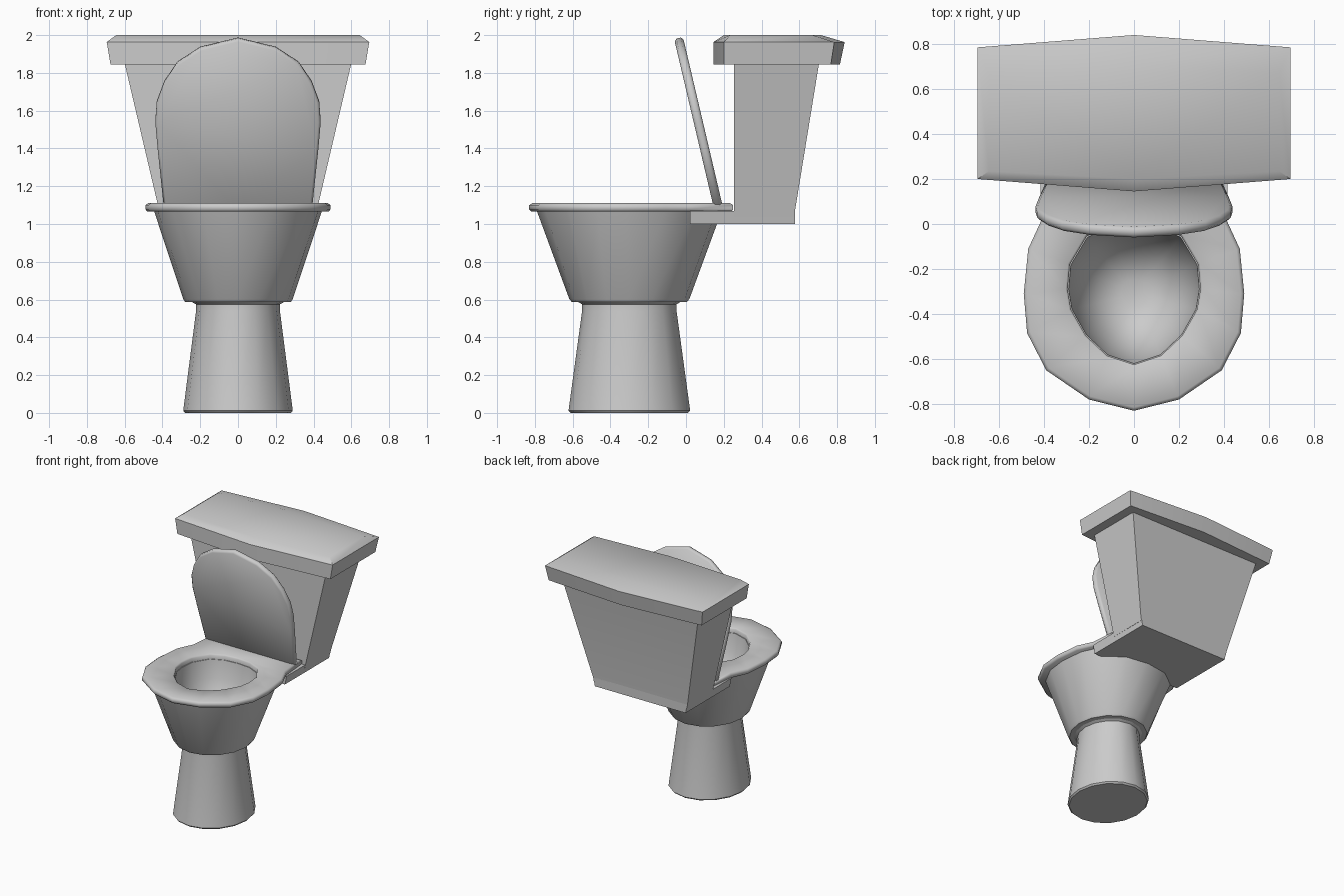
import bpy, bmesh, math
from mathutils import Vector

if "Cube" in bpy.data.objects:
    bpy.data.objects.remove(bpy.data.objects["Cube"])


def loft(name, rings, caps=True, loop=False, angle=40):
    """Skin equal-length closed rings; optionally cap ends or join last to first."""
    bm = bmesh.new()
    vs = [[bm.verts.new(p) for p in r] for r in rings]
    n = len(rings[0])
    pairs = list(zip(vs, vs[1:])) + ([(vs[-1], vs[0])] if loop else [])
    for a, b in pairs:
        for i in range(n):
            j = (i + 1) % n
            bm.faces.new((a[i], a[j], b[j], b[i]))
    if caps and not loop:
        bm.faces.new(vs[0][::-1])
        bm.faces.new(vs[-1])
    bmesh.ops.recalc_face_normals(bm, faces=bm.faces)
    me = bpy.data.meshes.new(name)
    bm.to_mesh(me)
    bm.free()
    me.shade_smooth()
    me.set_sharp_from_angle(angle=math.radians(angle))
    ob = bpy.data.objects.new(name, me)
    bpy.context.collection.objects.link(ob)
    return ob


def mirror(half):
    """Complete an outline whose first and last points lie on x = 0."""
    return half + [(-x, y) for x, y in half[-2:0:-1]]


def at(outline, z, s=1.0, cy=-0.31):
    return [(x * s, cy + (y - cy) * s, z) for x, y in outline]


def ellipse(rx, ry, z, cy=-0.30, n=16):
    return [(rx * math.sin(a), cy - ry * math.cos(a), z)
            for a in (2 * math.pi * i / n for i in range(n))]


def rect(x, y0, y1, z):
    return [(-x, y0, z), (x, y0, z), (x, y1, z), (-x, y1, z)]


# Plan outlines
outer = mirror([(0, -.83), (.2, -.78), (.39, -.65), (.475, -.485), (.49, -.31),
                (.47, -.11), (.41, .02), (.39, .25), (0, .25)])
rim = mirror([(0, -.79), (.18, -.745), (.345, -.62), (.425, -.47), (.445, -.31),
              (.425, -.11), (.35, .05), (.2, .16), (0, .19)])
hole = mirror([(0, -.625), (.12, -.585), (.215, -.495), (.28, -.38), (.295, -.29),
               (.285, -.18), (.21, -.055), (.11, -.01), (0, 0)])

# Pedestal
loft("pedestal", [ellipse(.28, .31, 0), ellipse(.29, .322, .012),
                  ellipse(.222, .25, .54), ellipse(.222, .25, .575),
                  ellipse(.25, .275, .59)])

# Bowl: outer wall, rim, hollow interior
loft("bowl", [ellipse(.22, .25, .585), ellipse(.28, .305, .588), ellipse(.29, .318, .603),
              at(rim, 1.07), at(hole, 1.07, .985), at(hole, .93, .92),
              at(hole, .80, .74), at(hole, .71, .48), at(hole, .68, .2)])

# Seat ring with softened edges
loft("seat", [at(outer, 1.065, .98), at(outer, 1.078), at(outer, 1.1), at(outer, 1.11, .97),
              at(hole, 1.11, 1.03), at(hole, 1.1), at(hole, 1.065)], loop=True, angle=60)

# Raised seat cover, drawn in its own plane (u across, v up the slope)
cover = mirror([(0, .945), (.2, .895), (.32, .815), (.39, .71), (.43, .6), (.438, .49),
                (.425, .34), (.39, 0), (0, 0)])
up = Vector((0, -.216, .92)).normalized()
fwd = Vector((0, -up.z, up.y))


def slab(depth, s):
    return [Vector((x * s, .2, 1.07)) + up * (.47 + (v - .47) * s) + fwd * depth
            for x, v in cover]


loft("seat_cover", [slab(0, .97), slab(.012, 1), slab(.036, 1), slab(.048, .97)], angle=60)

# Tank and the shelf it stands on
loft("shelf", [rect(.40, .02, .577, 1.0), rect(.415, .02, .577, 1.07)], angle=10)
loft("tank", [rect(.41, .254, .577, 1.04), rect(.417, .254, .577, 1.07),
              rect(.60, .254, .704, 1.85)], angle=10)


# Tank lid with bowed front and back
def bowed(x, f, fc, b, bc, z):
    return [(-x, f, z), (0, fc, z), (x, f, z), (x, b, z), (0, bc, z), (-x, b, z)]


loft("tank_lid", [bowed(.675, .20, .145, .767, .815, 1.845),
                  bowed(.695, .20, .145, .785, .84, 1.963),
                  bowed(.645, .235, .20, .67, .715, 2.0)], angle=45)
